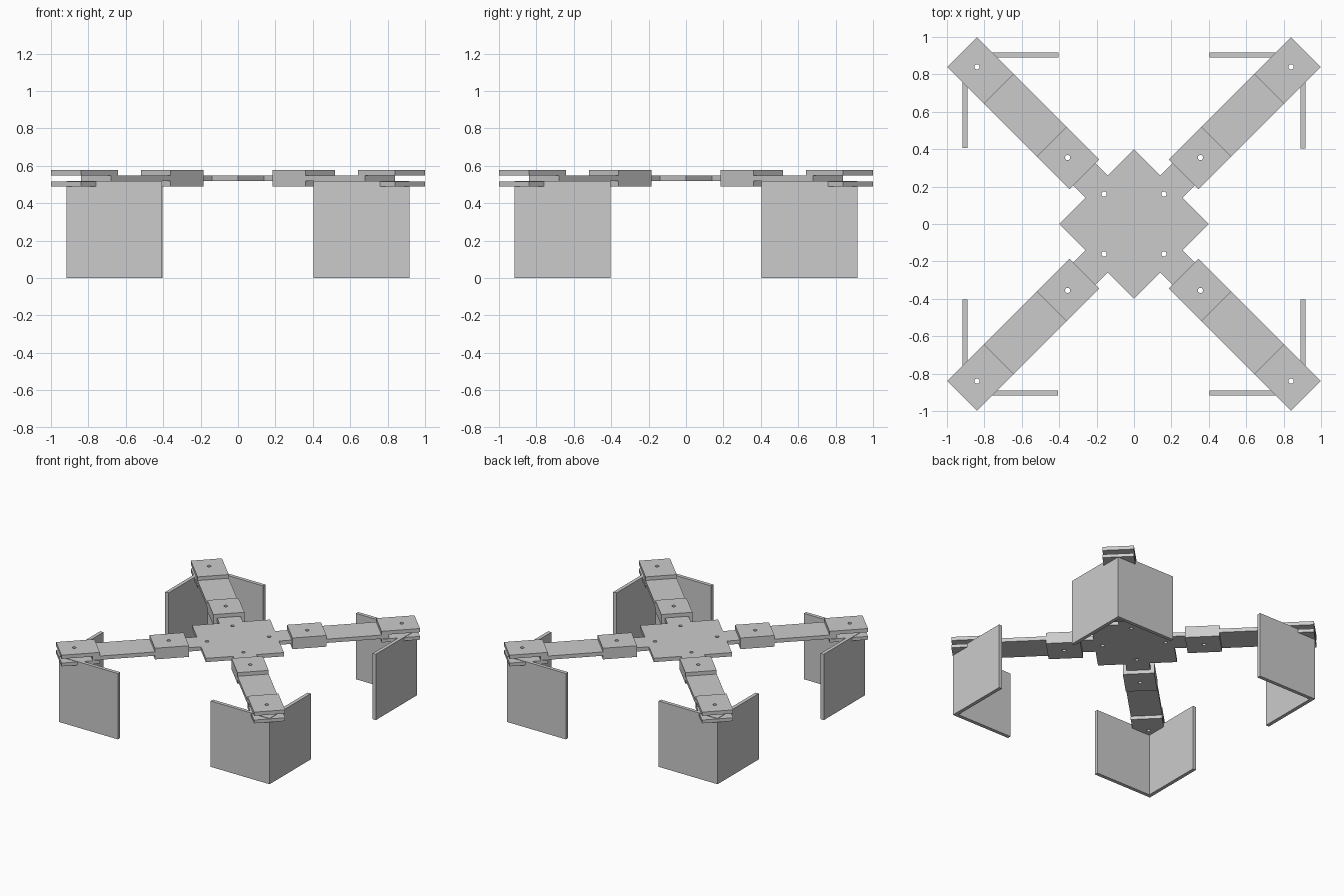
import bpy, bmesh, math
from mathutils import Matrix, Vector

cube = bpy.data.objects.get("Cube")
if cube:
    bpy.data.objects.remove(cube)

grey = bpy.data.materials.new("plain_grey")
grey.use_nodes = True
GREY = (0.6, 0.6, 0.6, 1)
grey.diffuse_color = GREY
grey.node_tree.nodes["Principled BSDF"].inputs["Base Color"].default_value = GREY

# Three stacked board levels
LOW, MID_LOW, MID_HIGH, HIGH = 0.49, 0.519, 0.549, 0.578
HALF = 0.113          # half width of an arm
HOLES = (0.226, 0.502, 1.188)


def finish(name, bm, turn=0.0):
    bm.transform(Matrix.Rotation(turn, 4, "Z"))
    bmesh.ops.recalc_face_normals(bm, faces=bm.faces)
    mesh = bpy.data.meshes.new(name)
    bm.to_mesh(mesh)
    bm.free()
    mesh.materials.append(grey)
    ob = bpy.data.objects.new(name, mesh)
    bpy.context.collection.objects.link(ob)
    return ob


def plate(name, outline, z0, z1, turn=0.0):
    """Extrude a flat outline between two heights."""
    bm = bmesh.new()
    face = bm.faces.new([bm.verts.new((x, y, z0)) for x, y in outline])
    out = bmesh.ops.extrude_face_region(bm, geom=[face])
    top = [v for v in out["geom"] if isinstance(v, bmesh.types.BMVert)]
    bmesh.ops.translate(bm, verts=top, vec=(0, 0, z1 - z0))
    return finish(name, bm, turn)


def rect(x0, x1, y0, y1):
    return [(x0, y0), (x1, y0), (x1, y1), (x0, y1)]


turns = {"back_left": 45, "back_right": 135, "front_right": 225, "front_left": 315}

# Screw hole cutter: three pins along every arm
bm = bmesh.new()
for deg in turns.values():
    for u in HOLES:
        spot = Matrix.Rotation(math.radians(deg), 4, "Z") @ Vector((u, 0, 0.53))
        bmesh.ops.create_cone(bm, cap_ends=True, segments=20, radius1=0.014,
                              radius2=0.014, depth=0.3,
                              matrix=Matrix.Translation(spot))
cutter = finish("hole_cutter", bm)
cutter.hide_render = True

drilled = []

# Centre plate: a square with a tab on each side
side = [(0.283, -0.283), (0.283, -0.085), (0.45, -0.085),
        (0.45, 0.085), (0.283, 0.085)]
outline = []
for k in range(4):
    rot = Matrix.Rotation(math.radians(90 * k), 2)
    outline += [tuple(rot @ Vector(p)) for p in side]
drilled.append(plate("centre_plate", outline, MID_LOW, MID_HIGH, math.radians(45)))

for corner, deg in turns.items():
    turn = math.radians(deg)
    # Arm: inner clamp block, thin bar, and open fork at the tip
    drilled.append(plate(corner + "_clamp", rect(0.375, 0.622, -HALF, HALF), LOW, HIGH, turn))
    plate(corner + "_arm_bar", rect(0.6, 1.075, -HALF, HALF), MID_LOW, MID_HIGH, turn)
    tip = rect(1.022, 1.3, -HALF, HALF)
    drilled.append(plate(corner + "_upper_fork", tip, MID_HIGH, HIGH, turn))
    drilled.append(plate(corner + "_lower_fork", tip, LOW, MID_LOW - 0.003, turn))
    # Angled leg: two upright panels meeting at the outer corner
    angle = [(0.405, 0.89), (0.89, 0.89), (0.89, 0.405),
             (0.918, 0.405), (0.918, 0.918), (0.405, 0.918)]
    plate(corner + "_corner_leg", angle, 0, MID_LOW, turn - math.radians(45))

# Drill the holes
for ob in drilled:
    mod = ob.modifiers.new("holes", "BOOLEAN")
    mod.operation = "DIFFERENCE"
    mod.solver = "EXACT"
    mod.object = cutter
graph = bpy.context.evaluated_depsgraph_get()
graph.update()
cut = [bpy.data.meshes.new_from_object(ob.evaluated_get(graph)) for ob in drilled]
for ob, mesh in zip(drilled, cut):
    ob.modifiers.clear()
    ob.data = mesh
bpy.data.objects.remove(cutter)
